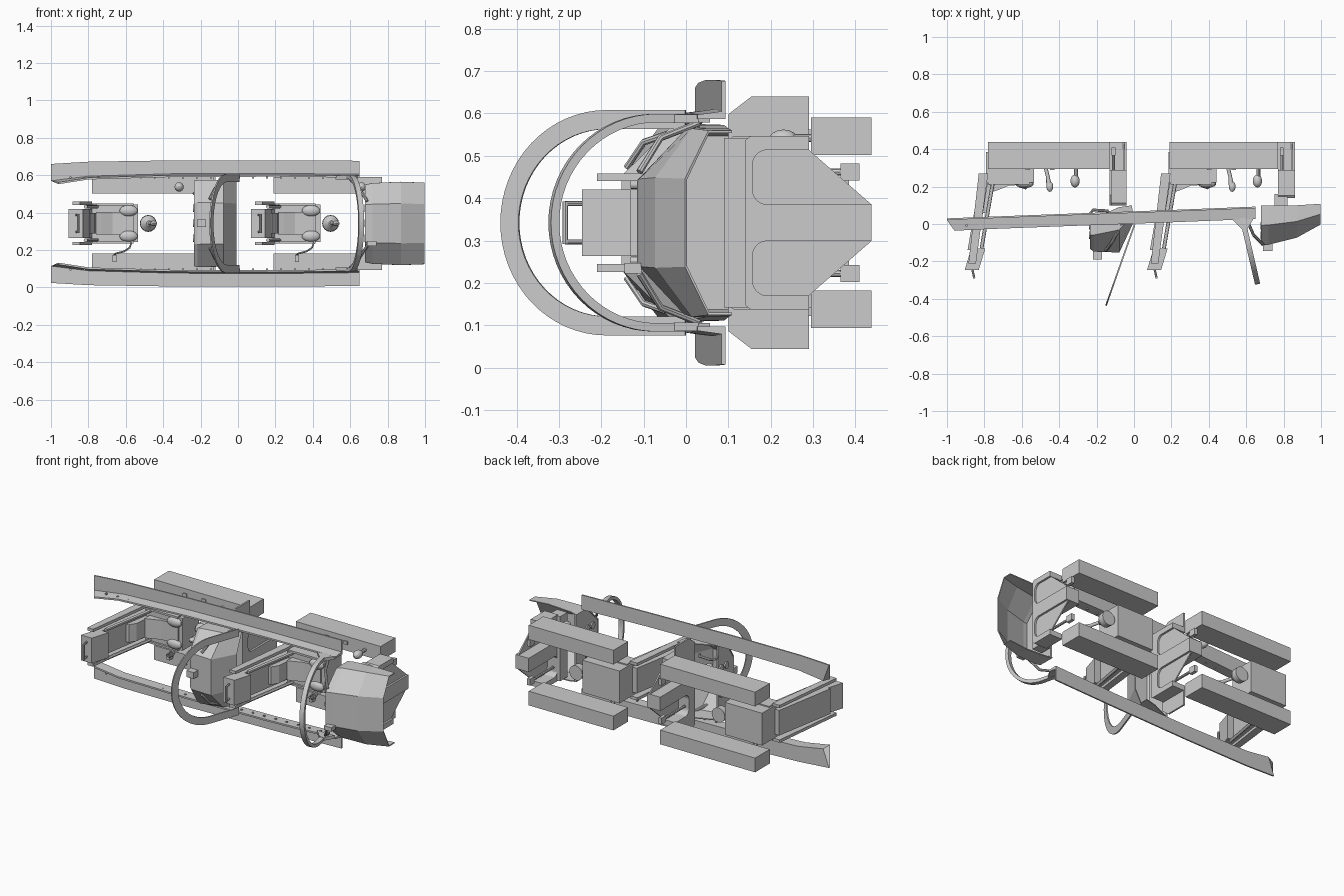
import bpy, bmesh
from math import sin, cos, pi
from mathutils import Vector

if "Cube" in bpy.data.objects:
    bpy.data.objects.remove(bpy.data.objects["Cube"])

# Tandem cockpit lying on its side: forward = +x, cockpit "up" = -y, lateral = z
C = 0.342  # lateral centre line


def make(name, verts, faces, smooth=False):
    me = bpy.data.meshes.new(name)
    me.from_pydata(verts, [], faces)
    bm = bmesh.new()
    bm.from_mesh(me)
    bmesh.ops.recalc_face_normals(bm, faces=bm.faces)
    bm.to_mesh(me)
    bm.free()
    ob = bpy.data.objects.new(name, me)
    bpy.context.collection.objects.link(ob)
    if smooth:
        bpy.context.view_layer.objects.active = ob
        bpy.ops.object.select_all(action='DESELECT')
        ob.select_set(True)
        bpy.ops.object.shade_smooth_by_angle()
    return ob


def loft(name, rings, smooth=False):
    n, m = len(rings[0]), len(rings)
    verts = [v for r in rings for v in r]
    faces = [tuple(range(n)), tuple(range((m - 1) * n, m * n))]
    for a in range(0, (m - 1) * n, n):
        faces += [(a + i, a + (i + 1) % n, a + n + (i + 1) % n, a + n + i) for i in range(n)]
    return make(name, verts, faces, smooth)


def prism_z(name, pts, z0, z1):
    return loft(name, [[(x, y, z) for x, y in pts] for z in (z0, z1)])


def prism_x(name, pts, x0, x1):
    return loft(name, [[(x, y, z) for y, z in pts] for x in (x0, x1)])


def box(name, x0, x1, y0, y1, z0, z1):
    return prism_z(name, [(x0, y0), (x1, y0), (x1, y1), (x0, y1)], z0, z1)


def rod(name, path, radii, sides=12):
    path = [Vector(p) for p in path]
    radii = radii if isinstance(radii, list) else [radii] * len(path)
    rings = []
    for i, p in enumerate(path):
        d = (path[min(i + 1, len(path) - 1)] - path[max(i - 1, 0)]).normalized()
        u = d.cross(Vector((0, 0, 1)) if abs(d.z) < 0.9 else Vector((1, 0, 0))).normalized()
        w = d.cross(u)
        rings.append([p + radii[i] * (u * cos(2 * pi * k / sides) + w * sin(2 * pi * k / sides))
                      for k in range(sides)])
    return loft(name, rings, smooth=True)


def ball(name, c, r, seg=14):
    bm = bmesh.new()
    bmesh.ops.create_uvsphere(bm, u_segments=seg, v_segments=8, radius=1)
    vs = [tuple(c[i] + v.co[i] * r[i] for i in range(3)) for v in bm.verts]
    fs = [[v.index for v in f.verts] for f in bm.faces]
    bm.free()
    make(name, vs, fs, True)


# Canopy sill rails: L section (outer web low, inner flange upright) following a bent line
for s, side in ((1, "left"), (-1, "right")):
    rings = []
    for x, y, zi, zo in ((-1.0, -.003, .21, .318), (-0.8, 0.005, .235, .33), (-0.35, .022, .248, .337),
                         (0.2, .042, .25, .337), (0.65, .06, .245, .335)):
        sec = ((y + .033, zi), (y - .033, zi), (y - .033, zi + .01), (y + .024, zi + .018),
               (y + .024, zo), (y + .033, zo))
        rings.append([(x + (.04 if x < -.9 else 0), a, C + s * b) for a, b in sec[:3]] +
                     [(x, a, C + s * b) for a, b in sec[3:]])
    loft(side + "_sill_rail", rings)
    # fasteners along the rail
    for i in range(20):
        x = -0.9 + i * 0.075
        y, z = .03 + x * .042, C + s * .246
        box(side + "_rail_fastener", x, x + .01, y - .005, y + .004, z - .006, z + .004)


# Canopy hoops: U-shaped bands in leaning planes
def hoop(name, base, lean, half, length, band, thick):
    straight = length - half
    outline = [(0, half)] + [(straight + half * sin(t), half * cos(t))
                             for t in [pi * k / 32 for k in range(33)]] + [(0, -half)]
    d = Vector((lean[0], lean[1], 0)).normalized()
    nrm = Vector((-d.y, d.x, 0))
    k = (half - band) / half
    rings = []
    for l, z in outline:
        li = l if l <= straight else straight + (l - straight) * k
        ring = []
        for (a, b), t in (((l, z), 0), ((l, z), thick), ((li, z * k), thick), ((li, z * k), 0)):
            p = Vector(base) + d * a + nrm * t
            ring.append((p.x, p.y, C + b))
        rings.append(ring)
    loft(name, rings, smooth=True)


hoop("rear_canopy_hoop", (0.0, 0.0, 0), (-0.15, -0.425), .266, .462, .045, .008)
hoop("front_canopy_hoop", (0.56, 0.05, 0), (0.085, -0.365), .257, .385, .02, .028)
for s in (1, -1):
    # hoop feet
    prism_z("front_hoop_foot", [(.52, .03), (.64, .03), (.605, -.03), (.58, -.03)], C + s * .235, C + s * .255)


# Instrument hoods: faceted thin shells, open towards the floor and the nose
def hood(name, stations):
    verts, faces = [], []
    for x, yt, yb, w in stations:
        ys = yt + (yb - yt) * .5
        verts += [(x, y, C + z) for y, z in ((yb, -w), (ys, -w), (yt, -w * .48), (yt, w * .48), (ys, w), (yb, w))]
    for k in range(len(stations) - 1):
        faces += [(k * 6 + i, k * 6 + i + 1, k * 6 + i + 7, k * 6 + i + 6) for i in range(5)]
    ob = make(name, verts, faces)
    mod = ob.modifiers.new("thickness", 'SOLIDIFY')
    mod.thickness, mod.offset = .006, 0
    # instrument face closing the cockpit end
    x = stations[0][0] + .004
    prism_x(name + "_instrument_face", [(v[1], v[2]) for v in verts[:6]], x, x + .01)


hood("front_instrument_hood", [(.68, -.113, .1, .205), (.72, -.108, .1, .213), (.87, -.07, .1, .22), (.997, 0, .108, .215)])
hood("rear_instrument_hood", [(-.235, -.13, .015, .225), (-.215, -.145, .03, .23), (-.08, -.15, .09, .228), (-.01, 0, .1, .22)])
for x0 in (-.24, .676):
    for y in (-.06, -.01):
        for z in (-.08, 0, .08):
            rod("panel_gauge", [(x0, y, C + z), (x0 + .01, y, C + z)], .02)
box("rear_hood_camera", -.22, -.17, -.19, -.145, C - .02, C + .02)
box("front_hood_camera", .69, .74, -.145, -.105, C - .12, C - .095)
rod("rear_hood_grip", [(-.13, .05, C + .16), (-.14, .07, C + .16), (-.22, .075, C + .16), (-.235, .055, C + .16),
                       (-.23, .02, C + .16)], .008, 8)


# Panels with two leg tunnels open towards the floor
def tunnel_edge(z0, z1, y0, y_left, y_right, r=.035):
    arc = [pi / 2 * k / 6 for k in range(7)]
    return ([(y_left, z0)] + [(y0 + r - r * sin(t), z0 + r - r * cos(t)) for t in arc] +
            [(y0 + r - r * cos(t), z1 - r + r * sin(t)) for t in arc] + [(y_right, z1)])


def leg_panel(name, x0, x1, top, half, shoulder):
    low, deep = .29, .438
    pts = ([(top, C + half - shoulder), (top, C - half + shoulder), (top + shoulder * 1.3, C - half), (low, C - half)] +
           tunnel_edge(C - .172, C - .043, .157, low, deep) +
           tunnel_edge(C + .043, C + .172, .157, deep, low) +
           [(low, C + half), (top + shoulder * 1.3, C + half)])
    prism_x(name, pts, x0, x1)


for name, x0, x1, top in (("rear", -.13, -.04, .1), ("front", .77, .86, .14)):
    leg_panel(name + "_leg_tunnels", x0, x1, top, .205, .01)
    # footwell end wall, tapering towards the floor
    prism_x(name + "_footwell_wall", [(.15, C - .18), (.29, C - .172), (.438, C - .043), (.438, C + .043),
                                      (.29, C + .172), (.15, C + .18)], x1 - .02, x1 - .012)
# wide thin bulkhead behind the rear hood, neck under the front hood
leg_panel("rear_bulkhead", -.13, -.12, .1, .298, .042)
box("front_panel_neck", .75, .82, .09, .16, C - .2, C + .2)

# Side consoles with controls, rudder pedals beside the footwells
for x0, x1 in ((-.78, -.13), (.19, .77)):
    for s in (1, -1):
        box("side_console", x0, x1, .295, .438, C + s * .16, C + s * .248)
        for x in (x0 + .2, x0 + .33):
            box("console_switch", x, x + .025, .288, .297, C + s * .2, C + s * .22)
        box("rudder_pedal", x1 + .01, x1 + .03, .365, .41, C + s * .1, C + s * .14)
        rod("pedal_arm", [(x1 + .02, .17, C + s * .12), (x1 + .02, .38, C + s * .12)], .008, 8)

for dx in (0, .975):
    def X(pts):
        return [(x + dx, y) for x, y in pts]

    # Ejection seat: leaning back, head box, guide rails, pan and cushions
    prism_z("seat_back", X([(-.82, .26), (-.775, .26), (-.84, -.14), (-.89, -.14)]), C - .078, C + .078)
    prism_z("seat_head_box", X([(-.905, -.245), (-.83, -.245), (-.795, -.13), (-.87, -.13)]), C - .078, C + .078)
    for s in (1, -1):
        prism_z("seat_guide_rail", X([(-.83, .27), (-.78, .27), (-.845, -.21), (-.885, -.21)]), C + s * .098, C + s * .116)
        rod("seat_side_tube", [(-.755 + dx, .22, C + s * .09), (-.815 + dx, -.13, C + s * .09)], .01)
        ball("thigh_cushion", (-.585 + dx, .215, C + s * .068), (.05, .022, .03))
        box("seat_side_fence", -.78 + dx, -.56 + dx, .21, .3, C + s * .095, C + s * .107)
        rod("head_box_handle_leg", [(-.865 + dx, -.24, C + s * .045), (-.855 + dx, -.285, C + s * .045)], .006, 8)
    rod("head_box_handle", [(-.855 + dx, -.285, C - .05), (-.855 + dx, -.285, C + .05)], .007, 8)
    box("seat_pan", -.79 + dx, -.535 + dx, .222, .385, C - .1, C + .1)
    prism_z("seat_cushion", X([(-.76, .17), (-.73, .18), (-.67, .205), (-.56, .212), (-.56, .225), (-.76, .225)]), C - .06, C + .06)
    prism_z("back_cushion", X([(-.785, .22), (-.755, .2), (-.765, .1), (-.79, .06), (-.81, .06)]), C - .055, C + .055)
    # oxygen hose
    rod("oxygen_hose", [(-.57 + dx, .2, C - .105), (-.58 + dx, .19, C - .13), (-.61 + dx, .2, C - .15),
                        (-.65 + dx, .23, C - .16), (-.66 + dx, .29, C - .165)], .005, 8)
    box("hose_socket", -.67 + dx, -.65 + dx, .26, .3, C - .205, C - .17)
    # control stick with boot and grip
    rod("stick_boot", [(-.48 + dx, .37, C), (-.48 + dx, .33, C), (-.475 + dx, .3, C)], [.045, .043, .015], 16)
    rod("control_stick", [(-.475 + dx, .31, C), (-.46 + dx, .25, C), (-.455 + dx, .21, C)], [.01, .01, .014])
    ball("stick_grip", (-.45 + dx, .2, C), (.018, .028, .015))
    # throttle lever
    rod("throttle_lever", [(-.31 + dx, .3, C + .2), (-.31 + dx, .24, C + .2)], .01, 8)
    ball("throttle_grip", (-.315 + dx, .23, C + .195), (.025, .035, .025))

# Cross braces between sills and hoods
for s in (1, -1):
    rod("hood_brace", [(.6, .03, C + s * .235), (.64, -.06, C + s * .2), (.69, -.11, C + s * .12)], .008, 8)
    rod("rear_brace", [(-.05, .03, C + s * .235), (-.12, -.1, C + s * .19), (-.15, -.14, C + s * .13)], .008, 8)
